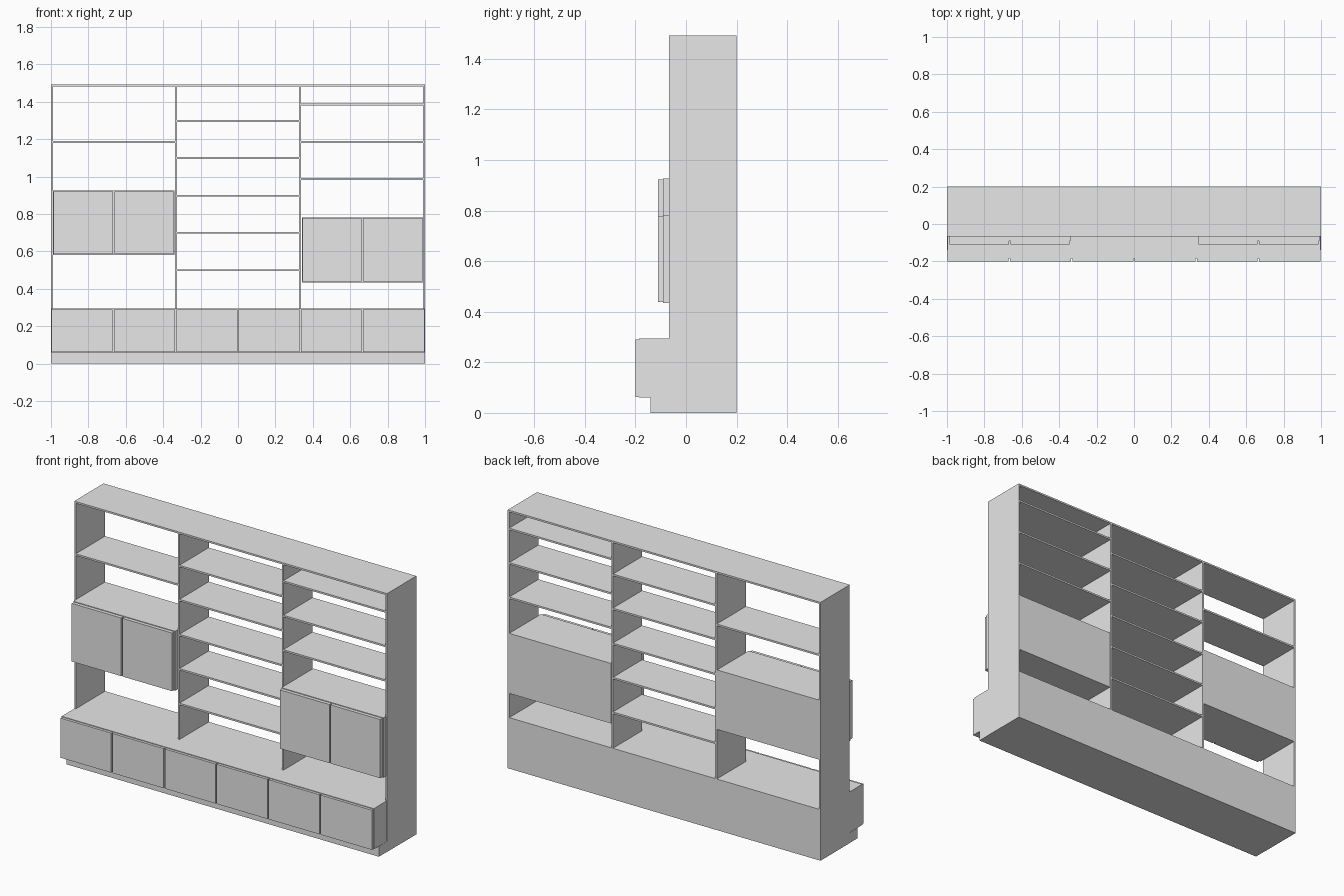
import bpy

if "Cube" in bpy.data.objects:
    bpy.data.objects.remove(bpy.data.objects["Cube"])

grey = bpy.data.materials.new("light_grey")
grey.diffuse_color = (0.8, 0.8, 0.8, 1)
grey.use_nodes = True
grey.node_tree.nodes["Principled BSDF"].inputs["Base Color"].default_value = grey.diffuse_color


def box(name, x, y, z):
    """Axis-aligned board given by its (min, max) range on each axis."""
    verts = [(a, b, c) for a in x for b in y for c in z]
    faces = [(0, 1, 3, 2), (4, 6, 7, 5), (0, 4, 5, 1),
             (2, 3, 7, 6), (0, 2, 6, 4), (1, 5, 7, 3)]
    mesh = bpy.data.meshes.new(name)
    mesh.from_pydata(verts, [], faces)
    mesh.materials.append(grey)
    obj = bpy.data.objects.new(name, mesh)
    bpy.context.collection.objects.link(obj)
    return obj


T = 0.010          # board thickness
H = 1.493          # overall height
BACK = 0.2
FRONT = -0.067     # front of the open shelving
BASE = 0.295       # top of the base cabinet
DIV = 0.332        # divider centre
DEPTH = (FRONT, BACK)

# Base cabinet on a recessed plinth
box("plinth", (-0.999, 0.999), (-0.14, BACK), (0, 0.06))
box("base_cabinet", (-0.998, 0.998), (-0.185, BACK), (0.06, BASE))

# Six base doors with narrow gaps
edges = [-1.0, -0.668, -0.332, 0.0, 0.332, 0.664, 1.0]
for i in range(6):
    box("base_door", (edges[i] + 0.004, edges[i + 1] - 0.004),
        (-0.2, -0.185), (0.062, 0.291))

# Uprights and top board
for s in (-1, 1):
    box("side_panel", sorted((s * (1 - T), s)), DEPTH, (0, H))
    box("divider", (s * DIV - T / 2, s * DIV + T / 2), DEPTH, (BASE, H - T))
box("top_board", (-1 + T, 1 - T), DEPTH, (H - T, H))

# Shelves in the three bays
bays = [
    (-1 + T, -DIV - T / 2, [1.186]),
    (-DIV + T / 2, DIV - T / 2, [1.297, 1.1, 0.898, 0.7, 0.5]),
    (DIV + T / 2, 1 - T, [1.385, 1.186, 0.987]),
]
for x0, x1, heights in bays:
    for h in heights:
        box("shelf", (x0, x1), DEPTH, (h - T / 2, h + T / 2))

# Wall cabinets with two doors, standing proud of the shelving
for x0, x1, z0, z1 in ((-0.994, -0.337, 0.582, 0.926),
                       (0.337, 0.994, 0.435, 0.782)):
    mid = (x0 + x1) / 2
    box("wall_cabinet", (x0 + 0.004, x1 - 0.002), (-0.09, BACK), (z0, z1))
    for a, b in ((x0 + 0.008, mid - 0.004), (mid + 0.004, x1 - 0.008)):
        box("wall_door", (a, b), (-0.11, -0.09), (z0 + 0.004, z1 - 0.004))
